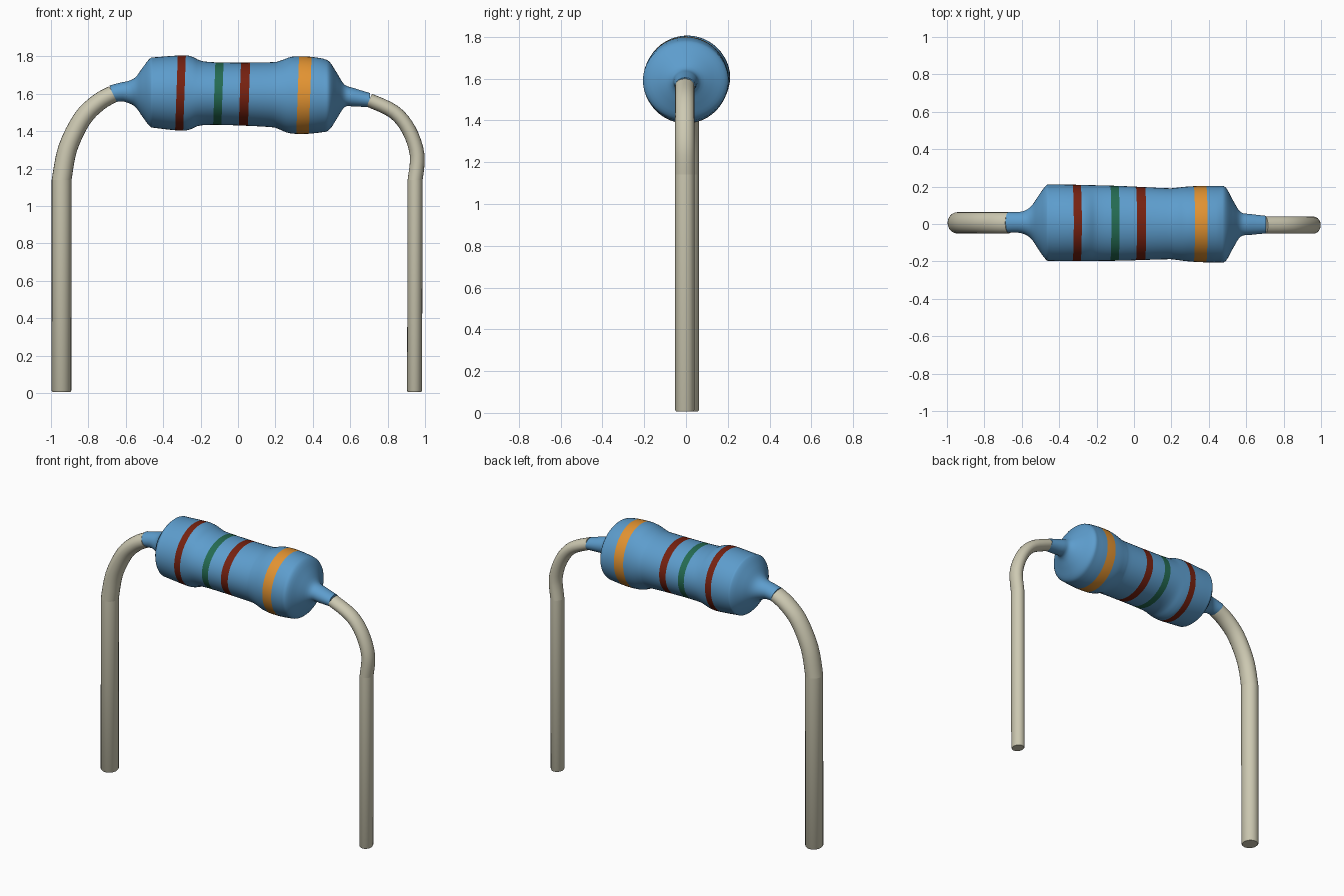
import bpy, bmesh, math
from mathutils import Vector

if "Cube" in bpy.data.objects:
    bpy.data.objects.remove(bpy.data.objects["Cube"])


def material(name, rgb):
    lin = [((c / 255 + 0.055) / 1.055) ** 2.4 for c in rgb]
    m = bpy.data.materials.new(name)
    m.diffuse_color = (*lin, 1)
    m.use_nodes = True
    m.node_tree.nodes["Principled BSDF"].inputs["Base Color"].default_value = m.diffuse_color
    return m


blue = material("body blue", (93, 157, 205))
metal = material("lead metal", (205, 201, 178))
red = material("band dark red", (118, 33, 16))
green = material("band green", (36, 107, 82))
orange = material("band orange", (226, 147, 50))


def loft(name, sections, mats, sides, pick=lambda i: 0):
    """Skin elliptical rings (centre, in-plane radius vector, y radius)."""
    bm = bmesh.new()
    rings = []
    for c, n, ry in sections:
        ring = []
        for k in range(sides):
            a = 2 * math.pi * k / sides
            ring.append(bm.verts.new(c + n * math.cos(a) + Vector((0, ry * math.sin(a), 0))))
        rings.append(ring)
    for i, (a, b) in enumerate(zip(rings, rings[1:])):
        for k in range(sides):
            j = (k + 1) % sides
            bm.faces.new((a[k], a[j], b[j], b[k])).material_index = pick(i)
    bm.faces.new(rings[0])
    bm.faces.new(rings[-1])
    bmesh.ops.recalc_face_normals(bm, faces=bm.faces)
    me = bpy.data.meshes.new(name)
    bm.to_mesh(me)
    bm.free()
    for m in mats:
        me.materials.append(m)
    ob = bpy.data.objects.new(name, me)
    bpy.context.collection.objects.link(ob)
    bpy.ops.object.select_all(action='DESELECT')
    ob.select_set(True)
    bpy.context.view_layer.objects.active = ob
    bpy.ops.object.shade_smooth_by_angle(angle=math.radians(40))
    return ob


def spline(pts, i, t):
    """Catmull-Rom point on span i."""
    n = len(pts)
    a, b, c, d = (Vector(pts[min(max(j, 0), n - 1)]) for j in range(i - 1, i + 3))
    return 0.5 * (2 * b + (c - a) * t + (2 * a - 5 * b + 4 * c - d) * t * t
                  + (3 * b - a - 3 * c + d) * t ** 3)


# Body profile: x, z radius, y radius
profile = [
    (-0.672, .044, .055), (-0.60, .055, .058), (-0.55, .078, .087), (-0.51, .132, .145),
    (-0.47, .182, .198), (-0.44, .189, .204), (-0.30, .2015, .204), (-0.25, .194, .203),
    (-0.19, .171, .202), (-0.05, .167, .199), (0.17, .173, .190), (0.22, .182, .192),
    (0.28, .204, .199), (0.36, .207, .204), (0.45, .197, .204), (0.49, .180, .197),
    (0.53, .120, .127), (0.57, .060, .066), (0.62, .049, .056), (0.705, .038, .047)]
# Painted bands: start x, end x, material index
bands = [(-0.329, -0.286, 1), (-0.127, -0.083, 2), (0.010, 0.059, 1), (0.319, 0.386, 3)]

# Sample the profile and add exact rings at the band edges
samples = [spline(profile, i, k / 4) for i in range(len(profile) - 1) for k in range(4)]
samples.append(Vector(profile[-1]))
for edge in [e for b in bands for e in b[:2]]:
    for p, q in zip(samples, samples[1:]):
        if p.x < edge < q.x:
            samples.append(p.lerp(q, (edge - p.x) / (q.x - p.x)))
            break
    samples.sort(key=lambda s: s.x)

body = []
for x, rz, ry in samples:
    # The axis tilts slightly and the necks droop towards the leads
    z = 1.599 - 0.018 * x - 0.16 * max(0, x - 0.58) - 0.2 * max(0, -0.62 - x)
    slant = 0.035 if abs(x) < 0.45 else (-4 * max(0, -0.59 - x) if x < 0 else 0)
    body.append((Vector((x, 0.003 - 0.009 * x, z)), Vector((slant * rz, 0, rz)), ry))


def band_of(i):
    mid = (samples[i].x + samples[i + 1].x) / 2
    return next((m for a, b, m in bands if a < mid < b), 0)


loft("resistor_body", body, [blue, red, green, orange], 48, band_of)


# Leads: straight leg below, bent wire above
def lead(side, foot_x, pts, r, y, ry, end_r):
    leg = [(Vector((foot_x, y, z)), Vector((r * k, 0, 0)), ry * k)
           for z, k in ((0.006, 0.9), (0.014, 1))]
    leg.append((Vector((pts[0][0], y, pts[0][1])), Vector((r, 0, 0)), ry))
    loft(side + "_leg", leg, [metal], 20)

    path = [spline(pts, i, k / 4) for i in range(len(pts) - 1) for k in range(4)]
    path.append(Vector(pts[-1]))
    last = len(path) - 1
    bend = []
    for i, p in enumerate(path):
        t = (path[min(i + 1, last)] - path[max(i - 1, 0)]).normalized()
        if i == 0:
            t = Vector((0, 1))
        radius = r + (end_r - r) * i / last
        bend.append((Vector((p.x, y, p.y)), Vector((t.y, 0, -t.x)) * radius, ry))
    loft(side + "_bend", bend, [metal], 20)


lead("left", -0.944,
     [(-0.943, 1.14), (-0.910, 1.31), (-0.832, 1.468), (-0.745, 1.555), (-0.668, 1.599)],
     0.053, 0.006, 0.057, 0.046)
lead("right", 0.944,
     [(0.947, 1.14), (0.958, 1.273), (0.914, 1.406), (0.834, 1.503), (0.702, 1.566)],
     0.040, -0.006, 0.046, 0.037)
